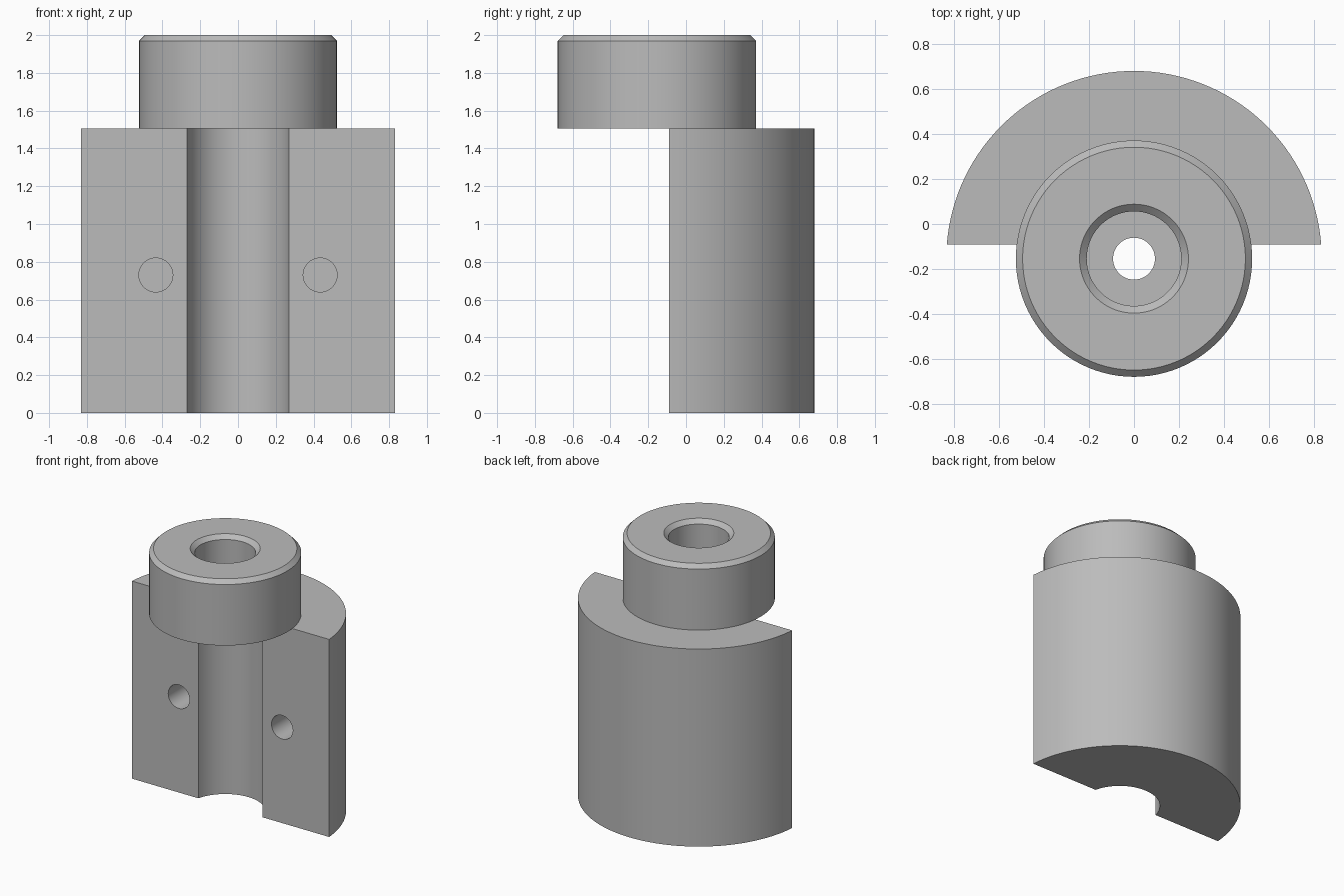
import bpy, bmesh, math
from mathutils import Matrix

if "Cube" in bpy.data.objects:
    bpy.data.objects.remove(bpy.data.objects["Cube"])

AXIS_Y = -0.154     # shared vertical axis of collar and body
FRONT_Y = -0.09     # flat front of the body
BODY_H = 1.505

grey = bpy.data.materials.new("plain grey")
grey.use_nodes = True
colour = (0.5, 0.5, 0.5, 1)
grey.diffuse_color = colour
grey.node_tree.nodes["Principled BSDF"].inputs["Base Color"].default_value = colour


def make_object(name, bm):
    bmesh.ops.recalc_face_normals(bm, faces=bm.faces)
    mesh = bpy.data.meshes.new(name)
    bm.to_mesh(mesh)
    bm.free()
    mesh.materials.append(grey)
    obj = bpy.data.objects.new(name, mesh)
    bpy.context.collection.objects.link(obj)
    return obj


def smooth(obj):
    bpy.ops.object.select_all(action="DESELECT")
    obj.select_set(True)
    bpy.context.view_layer.objects.active = obj
    bpy.ops.object.shade_smooth_by_angle(angle=math.radians(30))


def arc(radius, steps):
    """Arc about the axis, running from the right to the left end of the front plane."""
    start = math.asin((FRONT_Y - AXIS_Y) / radius)
    sweep = math.pi - 2 * start
    angles = [start + sweep * i / steps for i in range(steps + 1)]
    return [(radius * math.cos(a), AXIS_Y + radius * math.sin(a), 0) for a in angles]


# Half-round body with a round channel down its flat front
bm = bmesh.new()
outline = arc(0.834, 64) + arc(0.278, 32)[::-1]
base = bm.faces.new([bm.verts.new(p) for p in outline])
top = bmesh.ops.extrude_face_region(bm, geom=[base])["geom"]
bmesh.ops.translate(bm, vec=(0, 0, BODY_H),
                    verts=[v for v in top if isinstance(v, bmesh.types.BMVert)])
body = make_object("half_round_body", bm)

# Blind pin holes in the front face
bm = bmesh.new()
depth = 0.4
for side in (-1, 1):
    place = Matrix.Translation((side * 0.435, FRONT_Y, 0.73)) @ Matrix.Rotation(math.pi / 2, 4, "X")
    bmesh.ops.create_cone(bm, cap_ends=True, segments=40, radius1=0.09, radius2=0.09,
                          depth=2 * depth, matrix=place)
cutter = make_object("pin_hole_cutter", bm)
cut = body.modifiers.new("pin holes", "BOOLEAN")
cut.operation = "DIFFERENCE"
cut.solver = "EXACT"
cut.object = cutter
bpy.context.view_layer.objects.active = body
bpy.ops.object.modifier_apply(modifier=cut.name)
bpy.data.objects.remove(cutter)
smooth(body)

# Chamfered collar with a counterbore and a through hole, turned about the axis
profile = [(0.093, BODY_H), (0.525, BODY_H), (0.525, 1.97), (0.495, 2), (0.242, 2),
           (0.21, 1.97), (0.21, 1.65), (0.093, 1.65)]
bm = bmesh.new()
verts = [bm.verts.new((r, AXIS_Y, z)) for r, z in profile]
edges = [bm.edges.new((verts[i - 1], verts[i])) for i in range(len(verts))]
bmesh.ops.spin(bm, geom=verts + edges, cent=(0, AXIS_Y, 0), axis=(0, 0, 1),
               angle=math.tau, steps=96, use_merge=True)
bmesh.ops.remove_doubles(bm, verts=bm.verts, dist=0.0005)
smooth(make_object("collar", bm))
